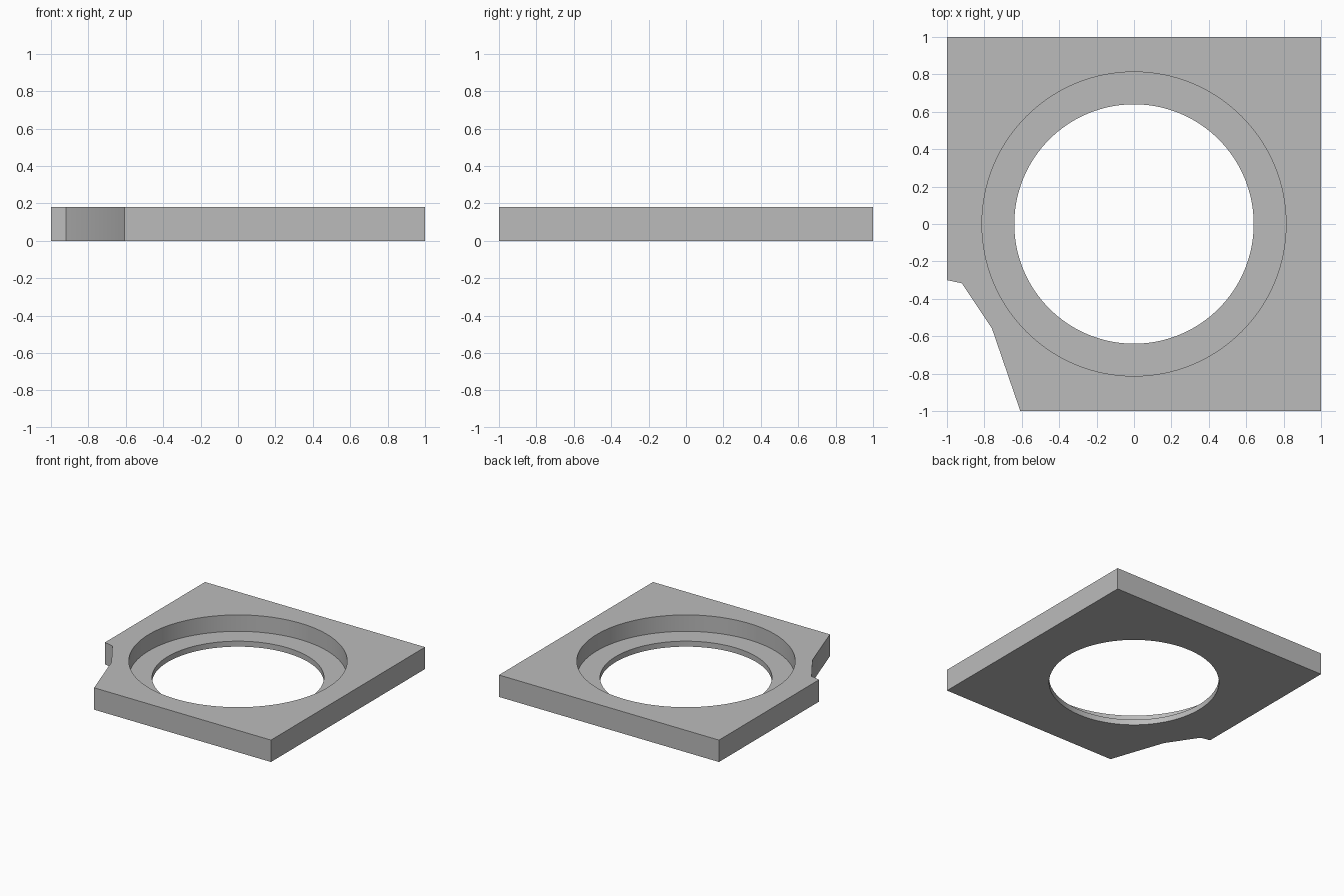
import bpy
import bmesh
from math import radians

cube = bpy.data.objects.get("Cube")
if cube:
    bpy.data.objects.remove(cube, do_unlink=True)

HEIGHT = 0.18
LEDGE_Z = 0.045
HOLE_RADIUS = 0.64
RECESS_RADIUS = 0.813

# Single grey material
grey = bpy.data.materials.new("plain grey")
grey.use_nodes = True
colour = (0.5, 0.5, 0.5, 1)
grey.diffuse_color = colour
grey.node_tree.nodes["Principled BSDF"].inputs["Base Color"].default_value = colour

# Square plate outline with a broken front right corner
outline = [(-0.608, -1), (1, -1), (1, 1), (-1, 1),
           (-1, -0.3), (-0.92, -0.317), (-0.76, -0.557)]
bm = bmesh.new()
base = bm.faces.new([bm.verts.new((x, y, 0)) for x, y in outline])
extruded = bmesh.ops.extrude_face_region(bm, geom=[base], use_keep_orig=True)
top_verts = [v for v in extruded["geom"] if isinstance(v, bmesh.types.BMVert)]
bmesh.ops.translate(bm, verts=top_verts, vec=(0, 0, HEIGHT))
bmesh.ops.recalc_face_normals(bm, faces=bm.faces)
mesh = bpy.data.meshes.new("ring_plate")
bm.to_mesh(mesh)
bm.free()
mesh.materials.append(grey)
plate = bpy.data.objects.new("ring_plate", mesh)
bpy.context.collection.objects.link(plate)


def cut_round(name, radius, z_low, z_high):
    """Cut a vertical cylinder out of the plate."""
    bpy.ops.mesh.primitive_cylinder_add(
        vertices=128, radius=radius, depth=z_high - z_low,
        location=(0, 0, (z_low + z_high) / 2))
    cutter = bpy.context.object
    cutter.name = name
    cutter.hide_render = True
    cutter.data.materials.append(grey)
    modifier = plate.modifiers.new(name, "BOOLEAN")
    modifier.operation = "DIFFERENCE"
    modifier.solver = "EXACT"
    modifier.object = cutter
    bpy.context.view_layer.objects.active = plate
    bpy.ops.object.modifier_apply(modifier=name)
    bpy.data.objects.remove(cutter, do_unlink=True)


# Through hole, then the wider recess that leaves a thin ledge
cut_round("through_hole", HOLE_RADIUS, -0.1, HEIGHT + 0.1)
cut_round("recess", RECESS_RADIUS, LEDGE_Z, HEIGHT + 0.1)

bpy.ops.object.select_all(action="DESELECT")
plate.select_set(True)
bpy.context.view_layer.objects.active = plate
bpy.ops.object.shade_smooth_by_angle(angle=radians(30))
